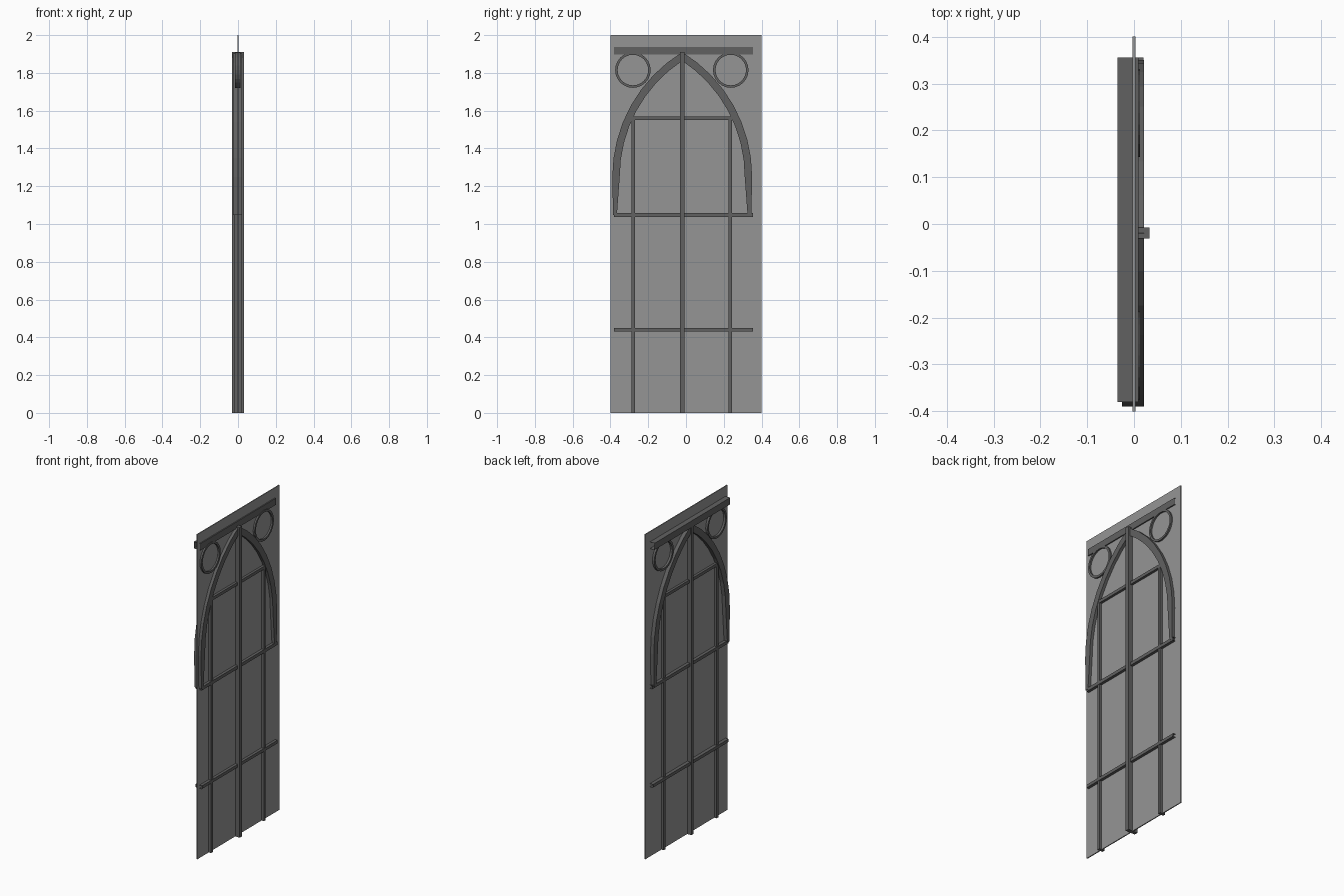
import bpy, bmesh, math

if "Cube" in bpy.data.objects:
    bpy.data.objects.remove(bpy.data.objects["Cube"])

MID = -0.02  # the tracery is centred slightly off the panel

glass = bpy.data.materials.new("smoky_glass")
glass.diffuse_color = (0.3, 0.3, 0.3, 0.5)
glass.use_nodes = True
glass.node_tree.nodes["Principled BSDF"].inputs["Base Color"].default_value = glass.diffuse_color
lead = bpy.data.materials.new("dark_lead")
lead.diffuse_color = (0.12, 0.12, 0.12, 1)
lead.use_nodes = True
lead.node_tree.nodes["Principled BSDF"].inputs["Base Color"].default_value = lead.diffuse_color


def finish(name, bm, mat):
    bmesh.ops.recalc_face_normals(bm, faces=bm.faces)
    me = bpy.data.meshes.new(name)
    bm.to_mesh(me)
    bm.free()
    ob = bpy.data.objects.new(name, me)
    bpy.context.collection.objects.link(ob)
    me.materials.append(mat)
    return ob


def box(name, xr, yr, zr, mat=lead, open_ends=False):
    bm = bmesh.new()
    bmesh.ops.create_cube(bm, size=1)
    for v in bm.verts:
        for i, r in enumerate((xr, yr, zr)):
            v.co[i] = r[0] if v.co[i] < 0 else r[1]
    ob = finish(name, bm, mat)
    if open_ends:
        bm = bmesh.new()
        bm.from_mesh(ob.data)
        ends = [f for f in bm.faces if abs(f.normal.y) > 0.9]
        bmesh.ops.delete(bm, geom=ends, context='FACES_ONLY')
        bm.to_mesh(ob.data)
        bm.free()
    return ob


def strip(name, outer, inner, xr, closed=False):
    """Band between two (y, z) paths, given depth along x."""
    bm = bmesh.new()
    rings = [[bm.verts.new((x, y, z)) for x, (y, z) in
              ((xr[0], o), (xr[1], o), (xr[1], i), (xr[0], i))]
             for o, i in zip(outer, inner)]
    n = len(rings)
    for k in range(n if closed else n - 1):
        a, b = rings[k], rings[(k + 1) % n]
        for j in range(4):
            bm.faces.new((a[j], a[(j + 1) % 4], b[(j + 1) % 4], b[j]))
    if not closed:
        bm.faces.new(rings[0])
        bm.faces.new(rings[-1])
    return finish(name, bm, lead)


# Glass sheet
box("glass_panel", (-0.003, 0.003), (-0.4, 0.4), (0, 2), glass)

# Vertical bars
box("centre_mullion", (-0.031, 0.033), (MID - 0.011, MID + 0.012), (0, 1.91))
for side, y in (("left", -0.28), ("right", 0.235)):
    box(side + "_mullion", (-0.018, 0.018), (y - 0.009, y + 0.009), (0, 1.56))

# Horizontal bars
box("top_rail", (-0.035, 0.01), (-0.38, 0.356), (1.897, 1.938), open_ends=True)
box("upper_bar", (-0.018, 0.018), (-0.288, 0.243), (1.55, 1.569))
box("middle_bar", (-0.022, 0.02), (-0.38, 0.356), (1.037, 1.057), open_ends=True)
box("lower_bar", (-0.024, 0.02), (-0.38, 0.356), (0.43, 0.449), open_ends=True)


# Pointed arch, one half mirrored across the mullion
def arc(radius, foot):
    cy, cz = -0.404, 1.25
    end = math.acos(-cy / radius)
    pts = [(foot, 1.047)]
    for k in range(9):
        a = end * k / 8
        pts.append((cy + radius * math.cos(a), cz + radius * math.sin(a)))
    return pts


arch = strip("pointed_arch", arc(0.774, 0.366), arc(0.735, 0.346), (-0.026, 0.021))
arch.location.y = MID
arch.modifiers.new("Mirror", 'MIRROR').use_axis = (False, True, False)


# Spandrel rings
def circle(cy, radius, n=24):
    return [(cy + radius * math.cos(2 * math.pi * k / n),
             1.815 + radius * math.sin(2 * math.pi * k / n)) for k in range(n)]


for side, y in (("left", -0.281), ("right", 0.237)):
    strip(side + "_ring", circle(y, 0.094), circle(y, 0.081), (-0.016, 0.013), True)
